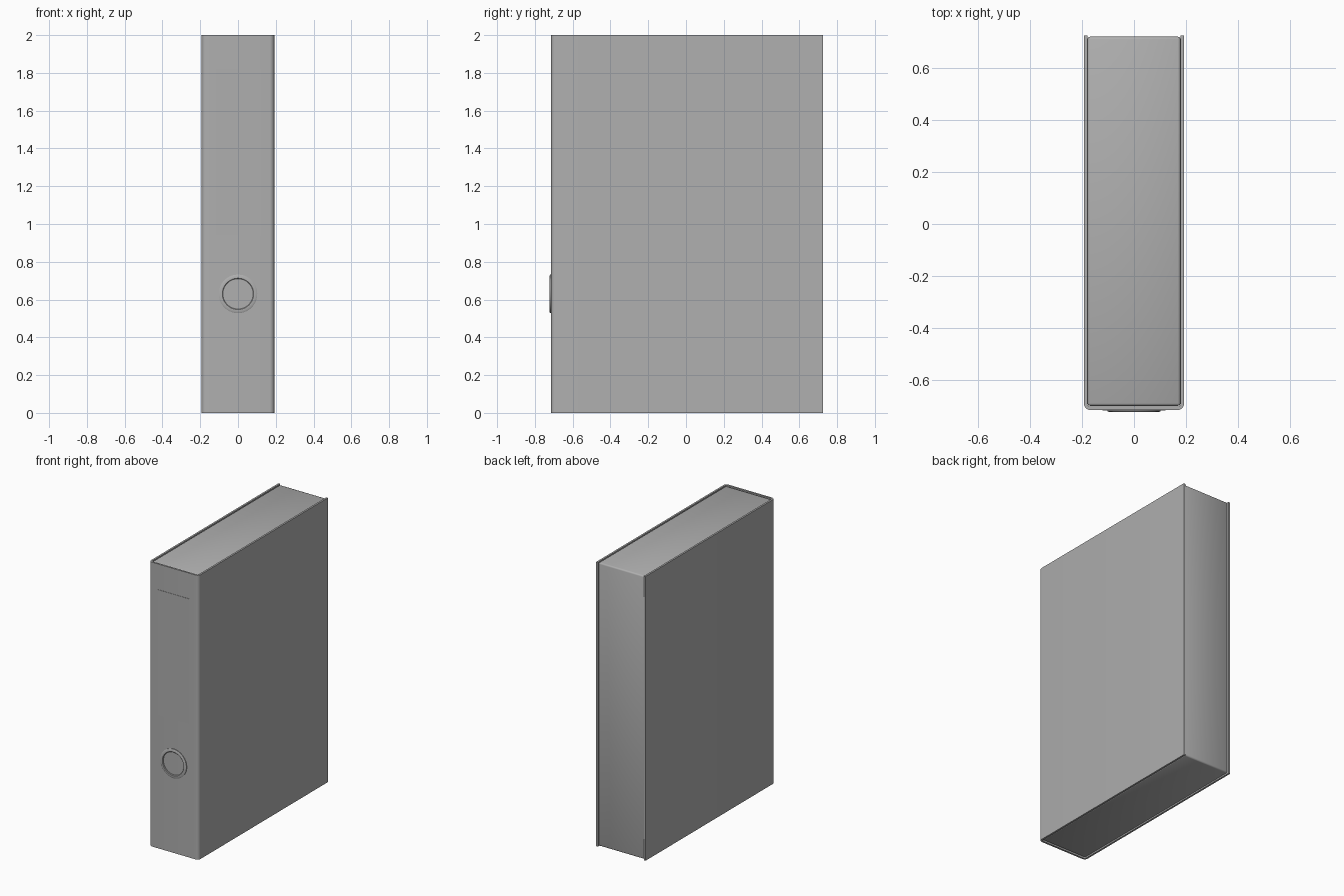
import bpy, bmesh, math

if "Cube" in bpy.data.objects:
    bpy.data.objects.remove(bpy.data.objects["Cube"])

W, FRONT, BACK, T = 0.192, -0.714, 0.724, 0.013

grey = bpy.data.materials.new("dark_grey")
grey.diffuse_color = (0.43, 0.43, 0.43, 1)
grey.use_nodes = True
grey.node_tree.nodes["Principled BSDF"].inputs["Base Color"].default_value = grey.diffuse_color


def make_object(name, bm, angle=35):
    bmesh.ops.recalc_face_normals(bm, faces=bm.faces)
    mesh = bpy.data.meshes.new(name)
    bm.to_mesh(mesh)
    bm.free()
    mesh.materials.append(grey)
    obj = bpy.data.objects.new(name, mesh)
    bpy.context.collection.objects.link(obj)
    bpy.ops.object.select_all(action='DESELECT')
    obj.select_set(True)
    bpy.context.view_layer.objects.active = obj
    bpy.ops.object.shade_smooth_by_angle(angle=math.radians(angle))
    return obj


def extrude_profile(name, points, z0, z1):
    bm = bmesh.new()
    face = bm.faces.new([bm.verts.new((x, y, z0)) for x, y in points])
    top = bmesh.ops.extrude_face_region(bm, geom=[face])["geom"]
    for v in (g for g in top if isinstance(g, bmesh.types.BMVert)):
        v.co.z = z1
    return make_object(name, bm)


def u_path(w, front, back, r, n=6):
    """Open U, rounded at the two front corners, running left to right."""
    left = [(-w + r - r * math.cos(a), front + r - r * math.sin(a))
            for a in (math.pi / 2 * i / n for i in range(n + 1))]
    half = [(-w, back)] + left
    return half + [(-x, y) for x, y in reversed(half)]


def box(name, size, centre, angle=35):
    bm = bmesh.new()
    bmesh.ops.create_cube(bm, size=1)
    for v in bm.verts:
        v.co = [c * s + o for c, s, o in zip(v.co, size, centre)]
    return make_object(name, bm, angle)


# Folded cover: spine and two side boards
outer = u_path(W, FRONT, BACK, 0.024)
inner = u_path(W - T, FRONT + T, BACK, 0.012)
extrude_profile("cover", outer + inner[::-1], 0.0, 2.0)

# Inner block filling the cover, softly shaded with rounded corners
block = box("inner_block", (0.357, 1.417, 1.993), (0, 0.0105, 1.0005), 180)
bev = block.modifiers.new("soft_edges", 'BEVEL')
bev.width, bev.segments = 0.01, 2

# Thin label panel on the spine
box("spine_label", (0.24, 0.006, 0.88), (0, FRONT + 0.001, 1.38))

# Finger ring: rounded cross-section swept round the y axis
SEG = 64
profile = [(0.080, FRONT + 0.002), (0.080, -0.719), (0.083, -0.722),
           (0.096, -0.722), (0.102, -0.719), (0.102, FRONT + 0.002)]
bm = bmesh.new()
rings = [[bm.verts.new((r * math.cos(a), y, 0.63 + r * math.sin(a))) for r, y in profile]
         for a in (2 * math.pi * i / SEG for i in range(SEG))]
for i in range(SEG):
    a, b = rings[i], rings[(i + 1) % SEG]
    for j in range(len(profile)):
        k = (j + 1) % len(profile)
        bm.faces.new((a[j], a[k], b[k], b[j]))
make_object("finger_ring", bm)
